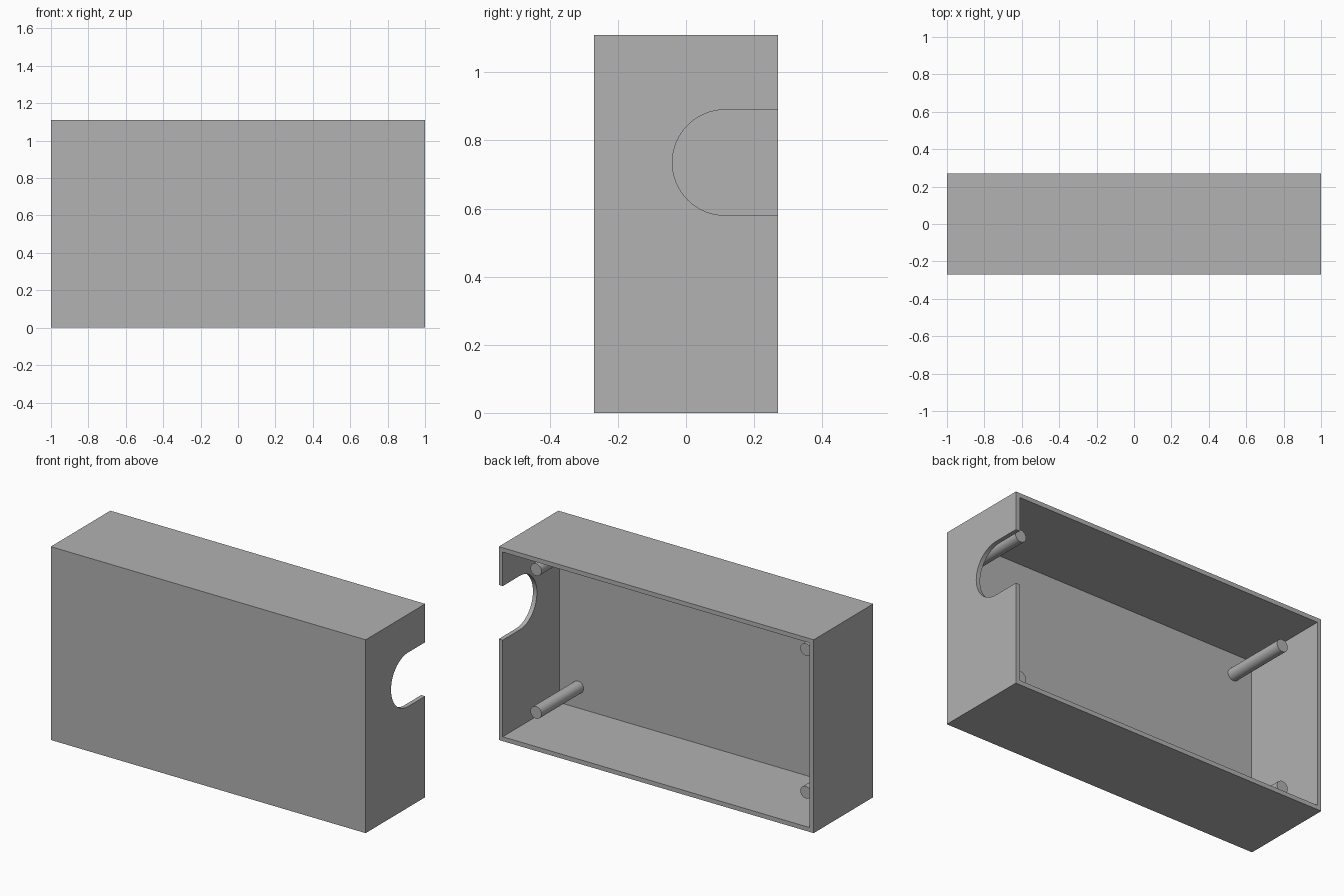
import bpy, bmesh
from math import pi, sin, cos, radians
from mathutils import Matrix, Vector

W, D, H, T = 2.0, 0.54, 1.11, 0.025   # outer size and wall thickness

if "Cube" in bpy.data.objects:
    bpy.data.objects.remove(bpy.data.objects["Cube"], do_unlink=True)

grey = bpy.data.materials.new("plain_grey")
grey.use_nodes = True
grey.diffuse_color = (0.445, 0.445, 0.445, 1)
grey.node_tree.nodes["Principled BSDF"].inputs["Base Color"].default_value = grey.diffuse_color


def finish(name, bm):
    bmesh.ops.recalc_face_normals(bm, faces=bm.faces)
    mesh = bpy.data.meshes.new(name)
    bm.to_mesh(mesh)
    bm.free()
    mesh.materials.append(grey)
    obj = bpy.data.objects.new(name, mesh)
    bpy.context.collection.objects.link(obj)
    return obj


def box(name, lo, hi):
    lo, hi = Vector(lo), Vector(hi)
    bm = bmesh.new()
    bmesh.ops.create_cube(bm, size=1, matrix=Matrix.Translation((lo + hi) / 2)
                          @ Matrix.Diagonal((*(hi - lo), 1)))
    return finish(name, bm)


def cut(obj, cutter):
    mod = obj.modifiers.new("cut", "BOOLEAN")
    mod.operation, mod.solver, mod.object = "DIFFERENCE", "EXACT", cutter
    bpy.context.view_layer.objects.active = obj
    bpy.ops.object.modifier_apply(modifier=mod.name)
    bpy.data.objects.remove(cutter, do_unlink=True)


def smooth(obj):
    bpy.ops.object.select_all(action="DESELECT")
    obj.select_set(True)
    bpy.context.view_layer.objects.active = obj
    bpy.ops.object.shade_smooth_by_angle(angle=radians(30))


# Case, open at the back
case = box("case", (-W / 2, -D / 2, 0), (W / 2, D / 2, H))
cut(case, box("cavity", (-W / 2 + T, -D / 2 + T, T), (W / 2 - T, D, H - T)))

# Round-ended notch in the left wall
notch_y, notch_z, notch_r, steps = 0.115, 0.735, 0.155, 32
bm = bmesh.new()
outline = [(D, notch_z + notch_r)]
outline += [(notch_y - notch_r * sin(a), notch_z + notch_r * cos(a))
            for a in (pi * i / steps for i in range(steps + 1))]
outline += [(D, notch_z - notch_r)]
face = bm.faces.new([bm.verts.new((W / 2 - 0.1, y, z)) for y, z in outline])
side = bmesh.ops.extrude_face_region(bm, geom=[face])["geom"]
bmesh.ops.translate(bm, vec=(0.2, 0, 0),
                    verts=[v for v in side if isinstance(v, bmesh.types.BMVert)])
cut(case, finish("notch", bm))
smooth(case)

# Four mounting posts standing on the front wall
start, end = -D / 2 + T - 0.005, 0.137
for side_name, sx in (("left", 1), ("right", -1)):
    for level, sz in (("upper", 1), ("lower", -1)):
        bm = bmesh.new()
        place = Matrix.Translation((sx * 0.857, (start + end) / 2, H / 2 + sz * 0.41))
        bmesh.ops.create_cone(bm, cap_ends=True, segments=32, radius1=0.035, radius2=0.035,
                              depth=end - start, matrix=place @ Matrix.Rotation(pi / 2, 4, "X"))
        smooth(finish(f"{level}_{side_name}_post", bm))
